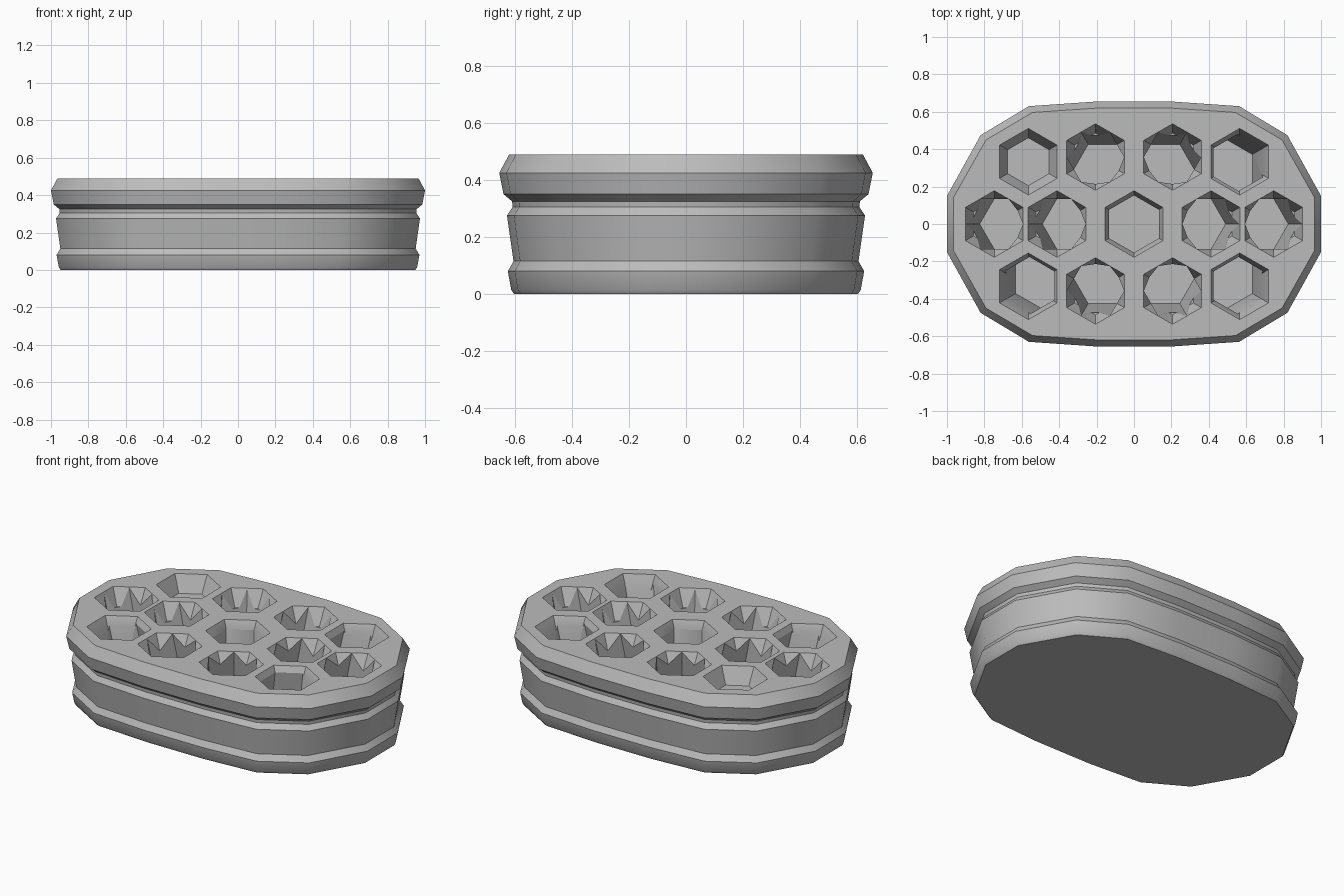
import bpy, bmesh, math
from mathutils import Vector

cube = bpy.data.objects.get("Cube")
if cube:
    bpy.data.objects.remove(cube, do_unlink=True)

grey = bpy.data.materials.new("matte grey")
grey.use_nodes = True
colour = (0.5, 0.5, 0.5, 1)
grey.diffuse_color = colour
grey.node_tree.nodes["Principled BSDF"].inputs["Base Color"].default_value = colour

HALF_X, HALF_Y, TOP = 1.0, 0.655, 0.49


def loft(name, rings):
    """Skin a stack of closed rings and cap both ends."""
    bm = bmesh.new()
    loops = [[bm.verts.new(p) for p in ring] for ring in rings]
    n = len(loops[0])
    for low, high in zip(loops, loops[1:]):
        for i in range(n):
            j = (i + 1) % n
            bm.faces.new((low[i], low[j], high[j], high[i]))
    bm.faces.new(loops[0][::-1])
    bm.faces.new(loops[-1])
    bmesh.ops.recalc_face_normals(bm, faces=bm.faces)
    mesh = bpy.data.meshes.new(name)
    bm.to_mesh(mesh)
    bm.free()
    mesh.materials.append(grey)
    obj = bpy.data.objects.new(name, mesh)
    bpy.context.collection.objects.link(obj)
    return obj


def hexagon(centre, radius, angle):
    return [Vector(centre) + Vector((radius * math.cos(angle + k * math.pi / 3),
                                     radius * math.sin(angle + k * math.pi / 3), 0))
            for k in range(6)]


# Body: one quadrant of the outline, mirrored, stacked along a grooved profile
quarter = [(1.0, 0.15), (0.82, 0.475), (0.562, 0.63), (0.2, 0.655)]
half = quarter + [(-x, y) for x, y in reversed(quarter)]
outline = half + [(-x, -y) for x, y in half]
profile = [(0, 0.052), (0.015, 0.042), (0.08, 0.03), (0.115, 0.05), (0.275, 0.027),
           (0.305, 0.047), (0.325, 0.045), (0.35, 0.015), (0.425, 0), (TOP, 0.035)]
body = loft("holder_body", [
    [(x * (1 - d / HALF_X), y * (1 - d / HALF_Y), z) for x, y in outline]
    for z, d in profile])

# Holes: position and the compass direction in which each shaft leans outward
holes = [((0, 0), None)]
for sx in (-1, 1):
    for x in (0.412, 0.747):
        holes.append(((sx * x, 0), math.atan2(0, sx)))
    for sy in (-1, 1):
        for x, y, lean in ((0.565, 0.333, 30), (0.206, 0.358, 60)):
            a = math.radians(lean)
            holes.append(((sx * x, sy * y), math.atan2(sy * math.sin(a), sx * math.cos(a))))

FLOOR, SHIFT, RISE = 0.11, 0.075, 0.05
cutters = []
for (x, y), lean in holes:
    # Leaning hexagonal shaft
    angle = math.pi / 2 if lean is None else lean
    slope = 0 if lean is None else SHIFT / (TOP - FLOOR)
    rings = []
    for z in (FLOOR, TOP + RISE):
        s = slope * (z - TOP)
        rings.append(hexagon((x + s * math.cos(angle), y + s * math.sin(angle), z), 0.153, angle))
    cutters.append(loft("shaft_cutter", rings))
    # Tapered mouth around the shaft
    cutters.append(loft("mouth_cutter", [
        hexagon((x, y, TOP + h), 0.178 + h / 2, math.pi / 2) for h in (-0.1, RISE / 5)]))

bpy.context.view_layer.objects.active = body
for cutter in cutters:
    cutter.hide_render = True
    cut = body.modifiers.new("hole", 'BOOLEAN')
    cut.operation = 'DIFFERENCE'
    cut.solver = 'EXACT'
    cut.object = cutter
    bpy.ops.object.modifier_apply(modifier=cut.name)
    bpy.data.objects.remove(cutter, do_unlink=True)

# Soft corners around the sides, crisp bands and hole edges
bpy.ops.object.select_all(action='DESELECT')
body.select_set(True)
bpy.ops.object.shade_smooth_by_angle(angle=math.radians(30))
